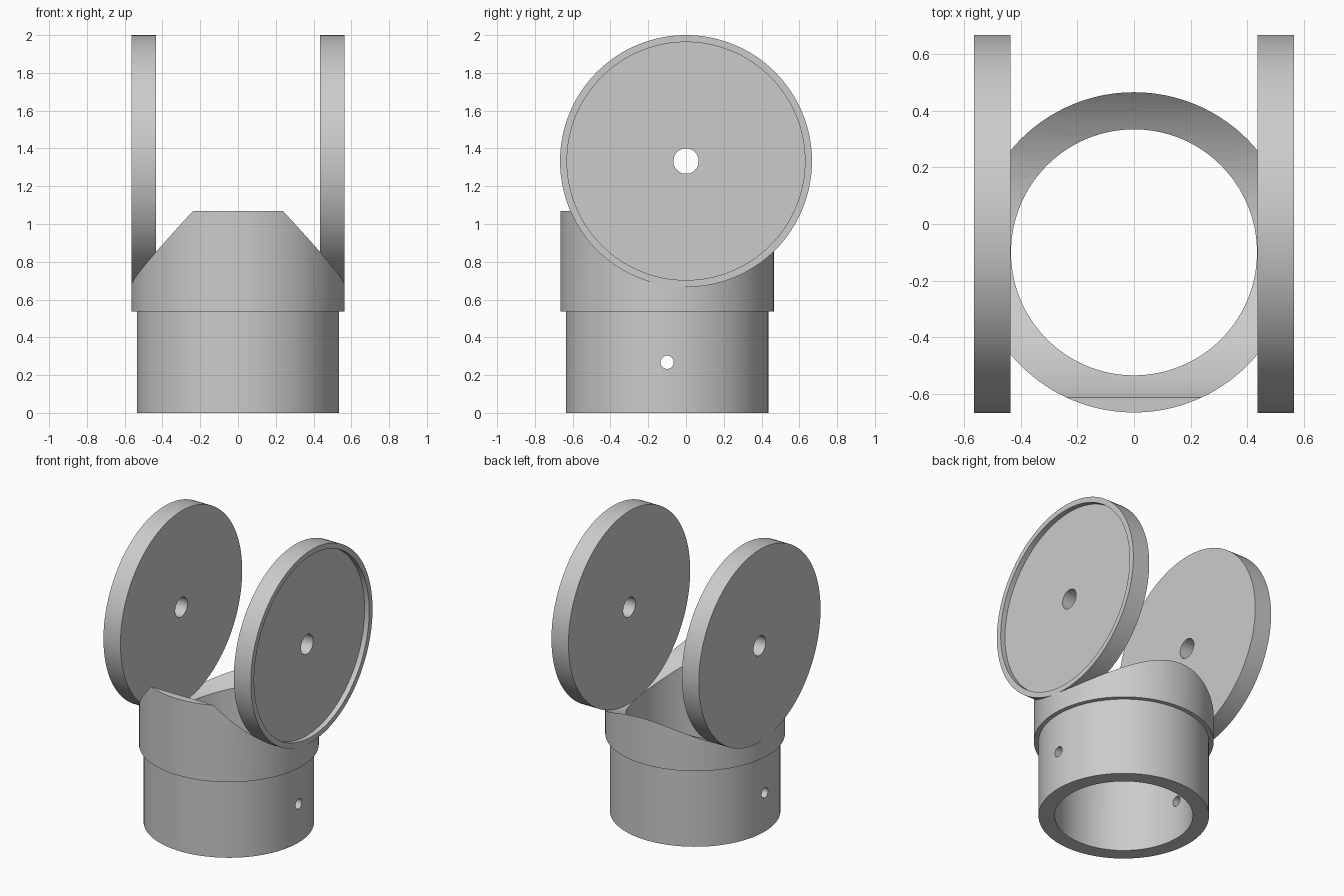
import bpy
import bmesh
from math import pi, radians
from mathutils import Matrix

cube = bpy.data.objects.get("Cube")
if cube:
    bpy.data.objects.remove(cube, do_unlink=True)

grey = bpy.data.materials.new("plain grey")
grey.use_nodes = True
grey.diffuse_color = (0.6, 0.6, 0.6, 1)
grey.node_tree.nodes["Principled BSDF"].inputs["Base Color"].default_value = (0.6, 0.6, 0.6, 1)

TUBE_Y = -0.1
DISC_Z, DISC_R = 1.333, 0.667
ALONG_X = Matrix.Rotation(pi / 2, 4, "Y")


def lathe(name, profile, matrix, steps=128):
    """Spin a closed (radius, height) profile around z, then place it."""
    bm = bmesh.new()
    rings = []
    for i in range(steps):
        turn = Matrix.Rotation(2 * pi * i / steps, 4, "Z")
        rings.append([bm.verts.new(turn @ Matrix.Translation((r, 0, h)).translation)
                      for r, h in profile])
    n = len(profile)
    for i in range(steps):
        a, b = rings[i], rings[(i + 1) % steps]
        for j in range(n):
            k = (j + 1) % n
            bm.faces.new((a[j], b[j], b[k], a[k]))
    bmesh.ops.recalc_face_normals(bm, faces=bm.faces)
    bm.transform(matrix)
    return add_object(name, bm)


def rod(name, radius, length, centre, steps):
    """Solid cylinder along x, used as a cutter."""
    bm = bmesh.new()
    bmesh.ops.create_cone(bm, cap_ends=True, segments=steps, radius1=radius,
                          radius2=radius, depth=length,
                          matrix=Matrix.Translation(centre) @ ALONG_X)
    return add_object(name, bm)


def add_object(name, bm):
    mesh = bpy.data.meshes.new(name)
    bm.to_mesh(mesh)
    bm.free()
    mesh.materials.append(grey)
    obj = bpy.data.objects.new(name, mesh)
    bpy.context.collection.objects.link(obj)
    return obj


def cut(obj, cutters):
    """Subtract the cutters, bake the result and drop them."""
    for cutter in cutters:
        mod = obj.modifiers.new("cut", "BOOLEAN")
        mod.operation = "DIFFERENCE"
        mod.solver = "EXACT"
        mod.object = cutter
    graph = bpy.context.evaluated_depsgraph_get()
    mesh = bpy.data.meshes.new_from_object(obj.evaluated_get(graph))
    obj.modifiers.clear()
    obj.data = mesh
    for cutter in cutters:
        bpy.data.objects.remove(cutter, do_unlink=True)


# Stepped tube: narrow socket below, wider collar above
tube = lathe("stepped_tube",
             [(0.434, 0), (0.536, 0), (0.536, 0.538), (0.565, 0.538),
              (0.565, 1.068), (0.434, 1.068)],
             Matrix.Translation((0, TUBE_Y, 0)))

# Saddle cut through the collar and pin holes through the socket
cut(tube, [rod("saddle_cutter", DISC_R, 3, (0, 0, DISC_Z), 128),
           rod("pin_hole_cutter", 0.035, 3, (0, TUBE_Y, 0.268), 32)])

# Upright discs with a central hole; the left one has a shallow outer recess
disc_place = Matrix.Translation((0, 0, DISC_Z)) @ ALONG_X
plain = [(0.067, -0.565), (DISC_R, -0.565), (DISC_R, -0.435), (0.067, -0.435)]
recessed = [(0.067, 0.435), (DISC_R, 0.435), (DISC_R, 0.565),
            (0.63, 0.565), (0.63, 0.53), (0.067, 0.53)]
discs = [lathe("right_disc", plain, disc_place),
         lathe("left_disc", recessed, disc_place)]

# Smooth curved walls, keep rims crisp
bpy.ops.object.select_all(action="DESELECT")
for obj in [tube] + discs:
    obj.select_set(True)
bpy.context.view_layer.objects.active = tube
bpy.ops.object.shade_smooth_by_angle(angle=radians(30))
